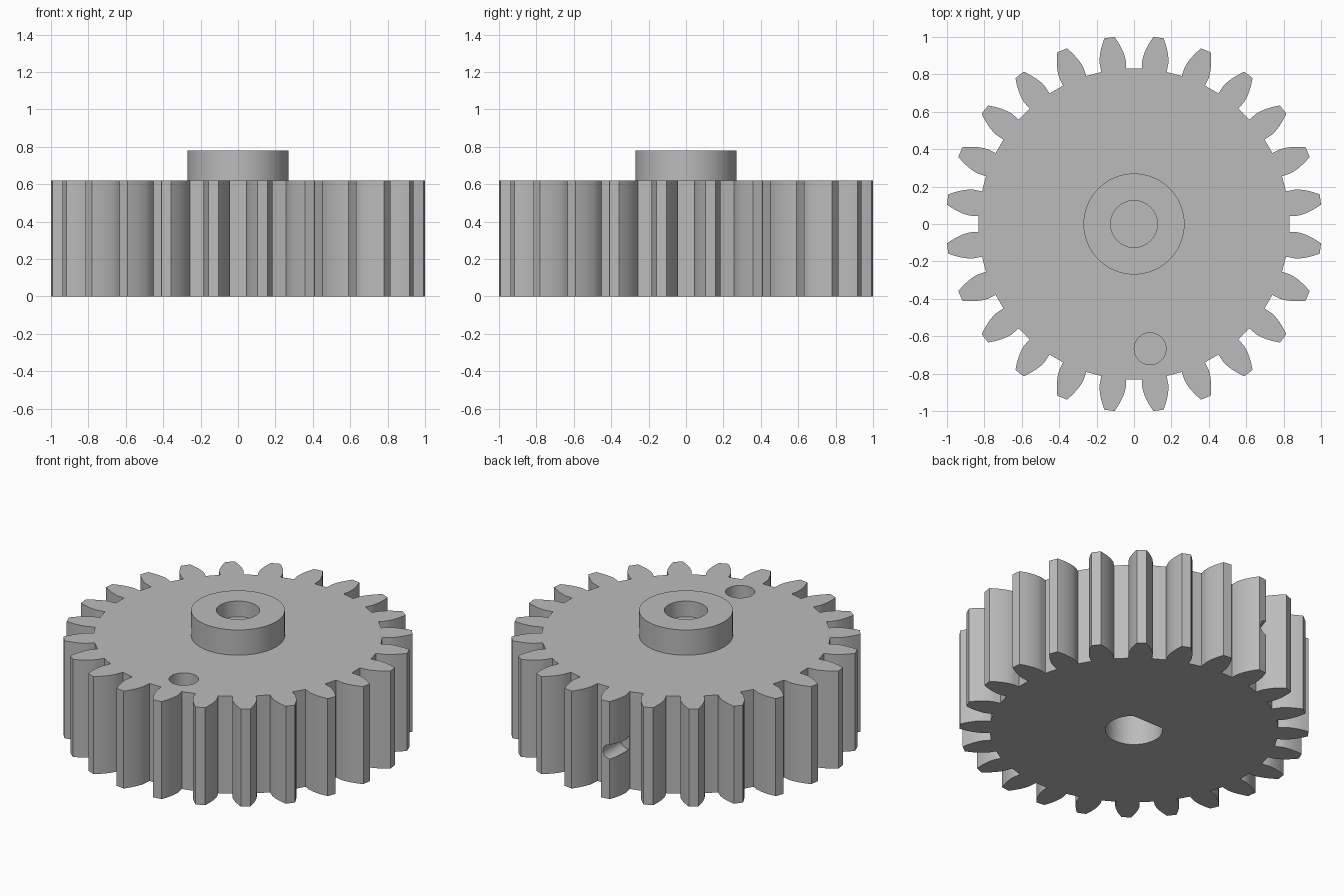
import bpy
import bmesh
from math import acos, cos, pi, radians, sin, sqrt, tan
from mathutils import Matrix, Vector

cube = bpy.data.objects.get("Cube")
if cube:
    bpy.data.objects.remove(cube, do_unlink=True)

# One flat colour for the whole part
grey = bpy.data.materials.new("plain grey")
grey.use_nodes = True
colour = (0.5, 0.5, 0.5, 1)
grey.diffuse_color = colour
grey.node_tree.nodes["Principled BSDF"].inputs["Base Color"].default_value = colour

# Gear proportions
TEETH = 24
TIP = 1.0054
MODULE = TIP * 2 / (TEETH + 2)
PITCH = MODULE * TEETH / 2
BASE = PITCH * cos(radians(20))
ROOT = PITCH - 1.25 * MODULE
HEIGHT = 0.62
HUB_TOP = 0.78


def add_prism(name, outline, z0, z1):
    """Extrude a closed outline upwards from z0 to z1."""
    bm = bmesh.new()
    face = bm.faces.new([bm.verts.new((x, y, z0)) for x, y in outline])
    new = bmesh.ops.extrude_face_region(bm, geom=[face])["geom"]
    verts = [v for v in new if isinstance(v, bmesh.types.BMVert)]
    bmesh.ops.translate(bm, verts=verts, vec=(0, 0, z1 - z0))
    bmesh.ops.recalc_face_normals(bm, faces=bm.faces)
    mesh = bpy.data.meshes.new(name)
    bm.to_mesh(mesh)
    bm.free()
    mesh.materials.append(grey)
    obj = bpy.data.objects.new(name, mesh)
    bpy.context.collection.objects.link(obj)
    return obj


def polar(r, a):
    return r * cos(a), r * sin(a)


def arc(r, start=0.0, end=2 * pi, steps=64, closed=True):
    count = steps if closed else steps + 1
    return [polar(r, start + (end - start) * i / steps) for i in range(count)]


def combine(target, tool, operation):
    """Apply a boolean and discard the tool object."""
    tool.hide_render = True
    mod = target.modifiers.new(operation.lower(), "BOOLEAN")
    mod.operation = operation
    mod.solver = "EXACT"
    mod.object = tool
    bpy.context.view_layer.objects.active = target
    bpy.ops.object.modifier_apply(modifier=mod.name)
    bpy.data.objects.remove(tool, do_unlink=True)


def involute(r):
    a = acos(min(1, BASE / r))
    return tan(a) - a


# Involute tooth flank as (radius, half angle), from root to tip
half_pitch = pi / (2 * TEETH) + involute(PITCH)
flank = [(ROOT, half_pitch)]
STEPS = 8
for i in range(STEPS + 1):
    radius = BASE + (TIP - BASE) * (i / STEPS) ** 1.5
    flank.append((radius, half_pitch - involute(radius)))

outline = []
for tooth in range(TEETH):
    centre = 2 * pi * (tooth + 0.5) / TEETH
    outline += [polar(r, centre - a) for r, a in flank]
    outline += [polar(r, centre + a) for r, a in reversed(flank)]

# Toothed body with raised hub
gear = add_prism("gear", outline, 0, HEIGHT)
combine(gear, add_prism("hub", arc(0.27), HEIGHT - 0.04, HUB_TOP), "UNION")

# Shallow round recess in the hub
combine(gear, add_prism("hub_recess", arc(0.125), HUB_TOP - 0.1, HUB_TOP + 0.1), "DIFFERENCE")

# D-shaped shaft bore from below, flat towards the back
d_shape = arc(0.165, radians(132), radians(408), 48, closed=False)
combine(gear, add_prism("shaft_bore", d_shape, -0.1, 0.5), "DIFFERENCE")

# Blind marker hole in the top face
marker = add_prism("marker_hole", arc(0.085, steps=48), 0.3, HEIGHT + 0.1)
marker.data.transform(Matrix.Translation((0.086, -0.667, 0)))
combine(gear, marker, "DIFFERENCE")

# Small cross hole that nicks one tooth at the back
notch = add_prism("tooth_notch", arc(0.045, steps=32), 0.82, 1.2)
notch.data.transform(Matrix.Translation((-0.16, 0, 0.3)) @ Matrix.Rotation(-pi / 2, 4, "X"))
combine(gear, notch, "DIFFERENCE")

# Smooth flanks and bores, crisp edges
bpy.ops.object.select_all(action="DESELECT")
gear.select_set(True)
bpy.context.view_layer.objects.active = gear
bpy.ops.object.shade_smooth_by_angle(angle=radians(25))
